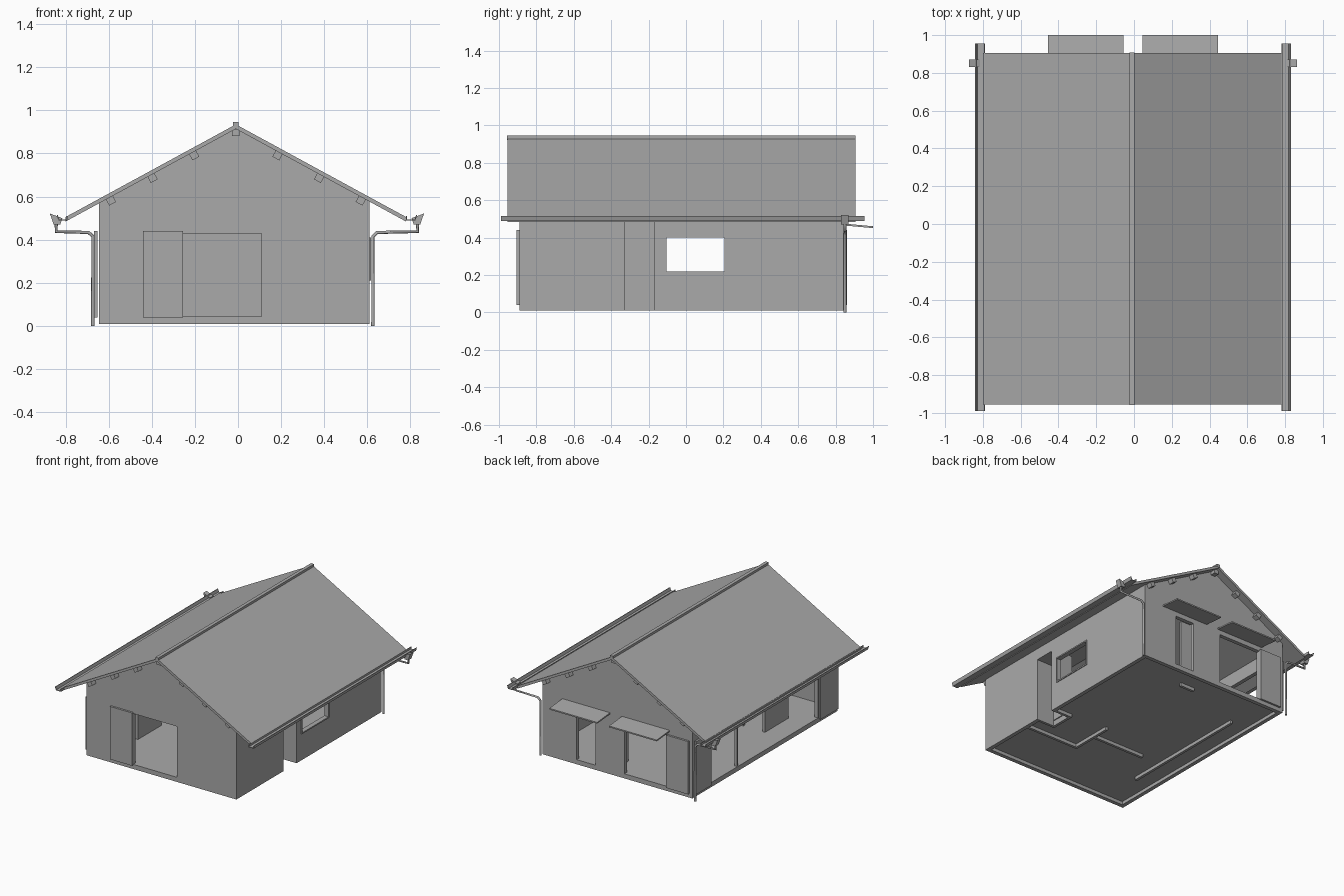
import bpy, bmesh, math
from mathutils import Matrix, Vector

cube = bpy.data.objects.get("Cube")
if cube:
    bpy.data.objects.remove(cube, do_unlink=True)

grey = bpy.data.materials.new("plain_grey")
grey.use_nodes = True
TONE = (0.4, 0.4, 0.4, 1)
grey.diffuse_color = TONE
grey.node_tree.nodes["Principled BSDF"].inputs["Base Color"].default_value = TONE

# House footprint, ridge and roof slope
L, R, F, B = -0.645, 0.61, -0.89, 0.845
RIDGE, TOP, SLOPE = -0.01, 0.94, 0.544
T, FLOOR = 0.03, 0.045


def prism(name, pts, y0, y1):
    """Extrude an x-z outline along y."""
    bm = bmesh.new()
    face = bm.faces.new([bm.verts.new((x, y0, z)) for x, z in pts])
    ext = bmesh.ops.extrude_face_region(bm, geom=[face])
    verts = [v for v in ext["geom"] if isinstance(v, bmesh.types.BMVert)]
    bmesh.ops.translate(bm, verts=verts, vec=(0, y1 - y0, 0))
    bmesh.ops.recalc_face_normals(bm, faces=bm.faces)
    mesh = bpy.data.meshes.new(name)
    bm.to_mesh(mesh)
    bm.free()
    mesh.materials.append(grey)
    ob = bpy.data.objects.new(name, mesh)
    bpy.context.collection.objects.link(ob)
    return ob


def box(name, x0, x1, y0, y1, z0, z1):
    return prism(name, [(x0, z0), (x1, z0), (x1, z1), (x0, z1)], y0, y1)


def cut(ob, cutter):
    """Subtract the cutter from the object and discard it."""
    mod = ob.modifiers.new("cut", "BOOLEAN")
    mod.operation, mod.solver, mod.object = "DIFFERENCE", "EXACT", cutter
    bpy.context.view_layer.update()
    graph = bpy.context.evaluated_depsgraph_get()
    mesh = bpy.data.meshes.new_from_object(ob.evaluated_get(graph))
    ob.modifiers.clear()
    ob.data = mesh
    bpy.data.objects.remove(cutter, do_unlink=True)


def roof_z(x, drop=0):
    return TOP - drop - SLOPE * abs(x - RIDGE)


# Outer walls, hollowed and then opened
walls = prism("outer_walls", [(L, 0.01), (R, 0.01), (R, 0.535), (RIDGE, 0.82), (L, 0.53)], F, B)
openings = [
    (L + T, R - T, F + T, B - T, -0.1, 1.1),      # interior
    (-0.255, 0.11, F - 0.1, F + 0.1, 0.045, 0.43),  # front opening
    (0.165, 0.325, B - 0.1, B + 0.1, 0.045, 0.43),  # back door
    (-0.435, -0.075, B - 0.1, B + 0.1, 0.045, 0.43),  # back wide opening
    (L - 0.1, L + 0.1, -0.66, 0.65, 0.045, 0.44),   # long side opening
    (R - 0.1, R + 0.1, -0.11, 0.21, 0.215, 0.405),  # side window
    (R - 0.1, R + 0.1, -0.325, -0.17, -0.1, 0.49),  # entry recess
]
for o in openings:
    cut(walls, box("cutter", *o))

# Floor slab with the entry recess taken out
floor = box("floor", L + 0.02, R - 0.02, F + 0.02, B - 0.02, 0.035, FLOOR)
cut(floor, box("cutter", 0.46, 0.7, -0.325, -0.17, -0.1, 0.2))

# Entry recess lining and door
for y0, y1 in ((-0.345, -0.325), (-0.17, -0.15)):
    box("entry_side_wall", 0.44, R - 0.01, y0, y1, 0.01, 0.5)
box("entry_back_wall", 0.44, 0.46, -0.325, -0.17, 0.01, 0.5)
box("entry_door", 0.46, 0.468, -0.32, -0.23, 0.05, 0.43)
box("entry_ceiling", 0.44, R - 0.01, -0.325, -0.17, 0.49, 0.5)

# Partitions, reaching below the floor like the outer walls
for x0, x1, y0, y1 in (
    (0.13, R - T, -0.47, -0.45),
    (0.13, 0.15, -0.45, -0.13),
    (-0.3, 0.13, -0.28, -0.26),
    (-0.48, -0.46, -0.54, -0.26),
    (0.02, 0.14, 0.66, 0.68),
):
    box("partition", x0, x1, y0, y1, 0.01, 0.53)
box("footing", -0.48, -0.46, -0.26, 0.5, 0.01, 0.04)
box("side_post", L + 0.005, L + 0.025, 0.29, 0.305, FLOOR, 0.44)

# Window frame
for y0, y1, z0, z1 in ((-0.115, 0.215, 0.4, 0.41), (-0.115, 0.215, 0.21, 0.22),
                       (-0.115, -0.105, 0.22, 0.4), (0.205, 0.215, 0.22, 0.4)):
    box("window_frame", R - T, R + 0.006, y0, y1, z0, z1)

# Sliding shutters
box("front_shutter", -0.44, -0.255, F - 0.015, F, 0.04, 0.44)
box("back_shutter", -0.62, -0.435, B, B + 0.015, 0.04, 0.44)
for y0, y1 in ((0.65, 0.83), (-0.87, -0.66)):
    box("side_shutter", L - 0.022, L - 0.007, y0, y1, 0.04, 0.44)

# Insulated ceiling between wall tops and roof
under = 0.026
prism("ceiling_slab", [(L, 0.53), (RIDGE, 0.82), (R, 0.535), (R, roof_z(R, under)),
                       (RIDGE, TOP - under), (L, roof_z(L, under))], F, B)

# Roof sheets, ridge cap and purlins
for side, edge in (("left_roof", 0.79), ("right_roof", -0.79)):
    x = RIDGE + edge
    prism(side, [(RIDGE, TOP - 0.005), (x, roof_z(x, 0.005)),
                 (x, roof_z(x, 0.026)), (RIDGE, TOP - 0.026)], -0.955, 0.905)
box("ridge_cap", -0.023, 0.003, -0.957, 0.907, 0.922, 0.945)

angle = math.atan(SLOPE)
for i in range(-3, 4):
    x = RIDGE + 0.193 * i
    tilt = angle * (i > 0) - angle * (i < 0)
    beam = box("purlin", -0.018, 0.018, -0.935, 0.885, -0.016, 0.016)
    beam.data.transform(Matrix.Translation((x, 0, roof_z(x, 0.044))) @ Matrix.Rotation(tilt, 4, "Y"))

# Canopies over the back openings
for x0 in (-0.455, 0.045):
    canopy = box("back_canopy", x0, x0 + 0.4, B, 1.0, 0.465, 0.475)
    for v in canopy.data.vertices:
        v.co.z -= 0.09 * (v.co.y - B)

# Gutters, funnels and downpipes
for s, name in ((1, "left"), (-1, "right")):
    def mx(d):
        return -0.005 + s * d
    trough = [(0.785, 0.51), (0.785, 0.49), (0.828, 0.49), (0.836, 0.515),
              (0.831, 0.515), (0.824, 0.495), (0.79, 0.495), (0.79, 0.51)]
    prism(name + "_gutter", [(mx(d), z) for d, z in trough], -0.99, 0.955)
    funnel = [(0.82, 0.47), (0.85, 0.47), (0.868, 0.522), (0.81, 0.5)]
    prism(name + "_funnel", [(mx(d), z) for d, z in funnel], 0.83, 0.87)

    drop = R + 0.016 if s > 0 else L - 0.028
    path = [(mx(0.838), 0.48), (mx(0.838), 0.437), (drop + s * 0.02, 0.434),
            (drop, 0.415), (drop, 0.0)]
    curve = bpy.data.curves.new(name + "_downpipe", "CURVE")
    curve.dimensions = "3D"
    curve.bevel_depth = 0.008
    curve.bevel_resolution = 1
    curve.use_fill_caps = True
    line = curve.splines.new("POLY")
    line.points.add(len(path) - 1)
    for p, (x, z) in zip(line.points, path):
        p.co = (x, 0.85, z, 1)
    curve.materials.append(grey)
    bpy.context.collection.objects.link(bpy.data.objects.new(name + "_downpipe", curve))
